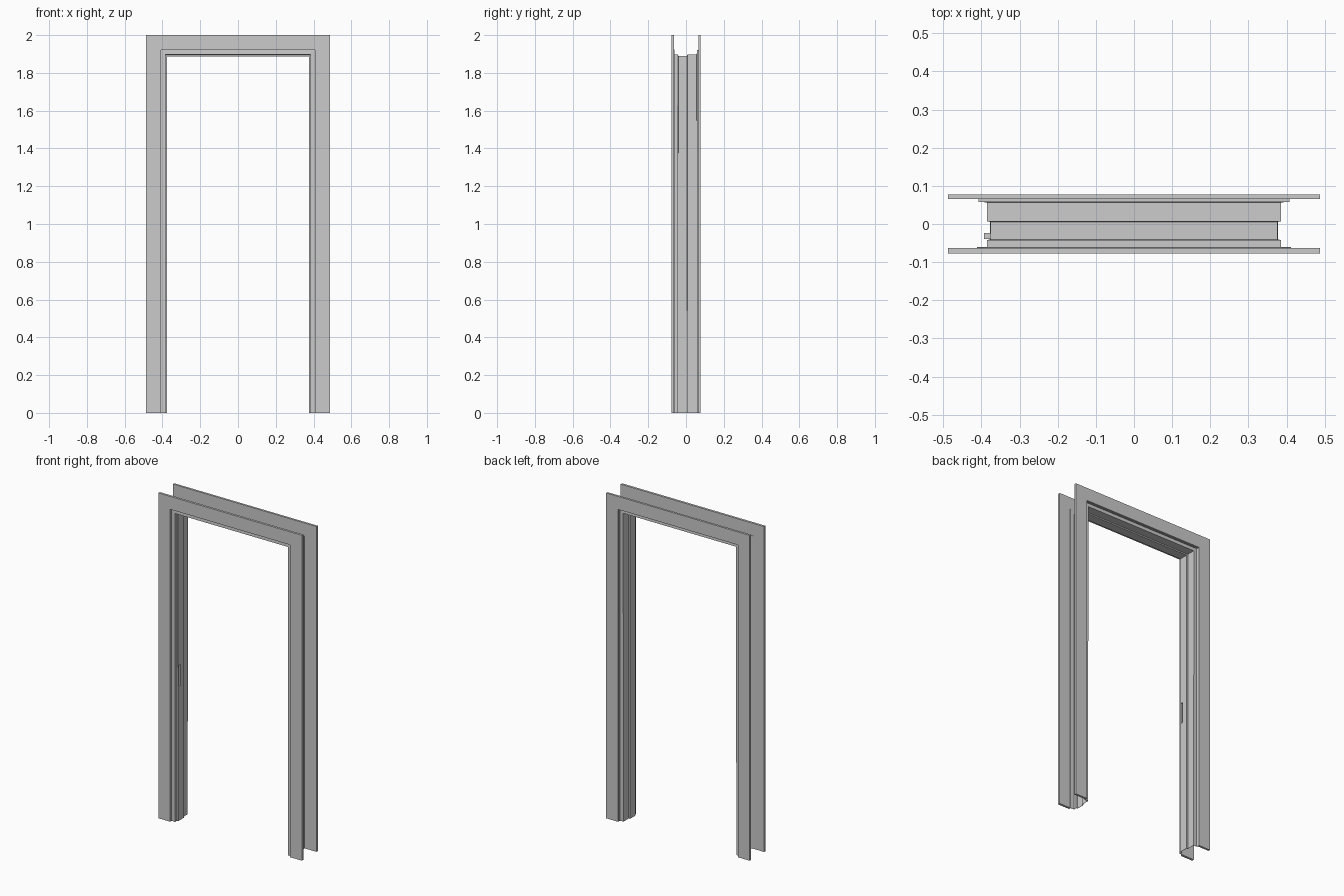
import bpy, bmesh

if "Cube" in bpy.data.objects:
    bpy.data.objects.remove(bpy.data.objects["Cube"])

HEAD = 1.512   # a leg at half-width w has its head at z = HEAD + w


def new_object(name, bm):
    mesh = bpy.data.meshes.new(name)
    bm.normal_update()
    bm.to_mesh(mesh)
    bm.free()
    obj = bpy.data.objects.new(name, mesh)
    bpy.context.collection.objects.link(obj)
    return obj


def sweep_frame(name, profile, closed):
    """Run a (half-width, depth) profile up one leg, across the head and down."""
    bm = bmesh.new()
    rows = []
    for w, y in profile:
        top = HEAD + w
        path = [(-w, y, 0), (-w, y, top), (w, y, top), (w, y, 0)]
        rows.append([bm.verts.new(p) for p in path])
    n = len(rows)
    for i in range(n if closed else n - 1):
        a, b = rows[i], rows[(i + 1) % n]
        for k in range(3):
            bm.faces.new((a[k], a[k + 1], b[k + 1], b[k]))
    if closed:
        bm.faces.new([r[0] for r in rows])
        bm.faces.new([r[3] for r in reversed(rows)])
    bmesh.ops.recalc_face_normals(bm, faces=bm.faces[:])
    return new_object(name, bm)


def box(name, lo, hi, open_side=False):
    bm = bmesh.new()
    bmesh.ops.create_cube(bm, size=1)
    for v in bm.verts:
        v.co = [(lo[i] + hi[i]) / 2 + v.co[i] * (hi[i] - lo[i]) for i in range(3)]
    if open_side:
        bm.normal_update()
        side = [f for f in bm.faces if f.normal.x > 0.9]
        bmesh.ops.delete(bm, geom=side, context='FACES')
    return new_object(name, bm)


def solidify(obj, thickness, offset):
    mod = obj.modifiers.new("thickness", 'SOLIDIFY')
    mod.thickness = thickness
    mod.offset = offset
    mod.use_even_offset = True


# Flat casings on both sides of the wall
for name, y0, y1 in (("front_casing", -0.077, -0.063), ("back_casing", 0.065, 0.078)):
    sweep_frame(name, [(0.408, y0), (0.488, y0), (0.488, y1), (0.408, y1)], True)

# Thin stepped lining with door stop and rebates
lining = sweep_frame("jamb_lining", [
    (0.412, -0.062), (0.385, -0.062), (0.385, -0.043), (0.376, -0.043),
    (0.376, 0.008), (0.385, 0.008), (0.385, 0.059), (0.407, 0.059), (0.407, 0.067)], False)
solidify(lining, 0.002, 0)

# Latch slot through the left jamb, with a pocket behind it
cutter = box("latch_slot_cutter", (-0.39, -0.038, 0.825), (-0.36, -0.025, 0.955))
cutter.hide_render = True
cutter.hide_viewport = True
cut = lining.modifiers.new("latch_slot", 'BOOLEAN')
cut.operation = 'DIFFERENCE'
cut.solver = 'EXACT'
cut.object = cutter
pocket = box("latch_pocket", (-0.393, -0.038, 0.825), (-0.376, -0.025, 0.955), True)
solidify(pocket, 0.001, 1)
